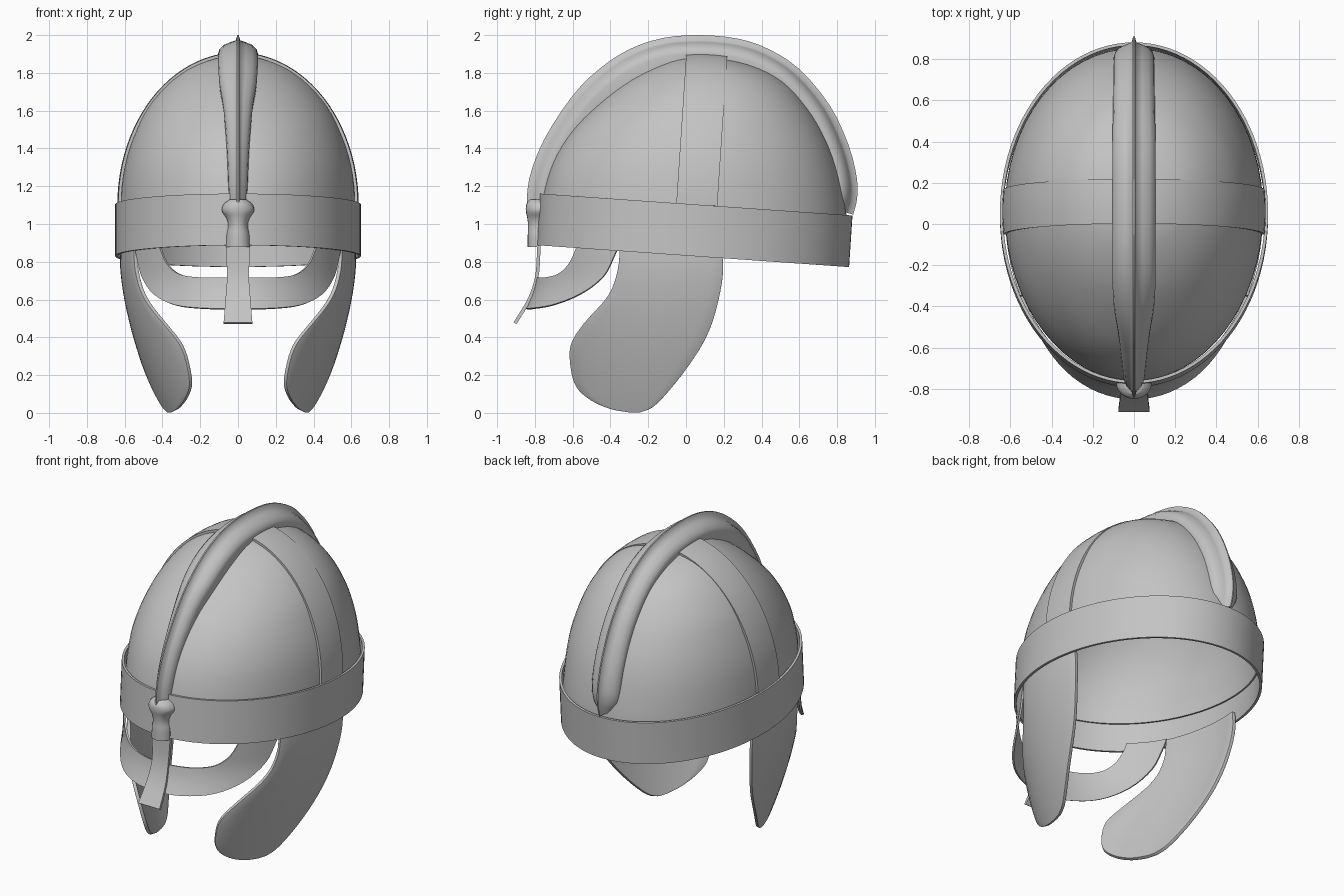
import bpy, bmesh, math
from mathutils import Vector

cube = bpy.data.objects.get("Cube")
if cube:
    bpy.data.objects.remove(cube)

steel = bpy.data.materials.new("grey steel")
steel.use_nodes = True
steel.diffuse_color = (0.55, 0.55, 0.55, 1)
steel.node_tree.nodes["Principled BSDF"].inputs["Base Color"].default_value = (0.55, 0.55, 0.55, 1)

CY = 0.045      # middle of the oval plan
TILT = 0.067    # the bowl and brow band lean back


def smooth(pts, n=4):
    """Catmull-Rom curve through tuples of any length."""
    pts = [Vector(p) for p in pts]
    out = []
    for i in range(len(pts) - 1):
        b, c = pts[i], pts[i + 1]
        a = pts[i - 1] if i else b * 2 - c
        d = pts[i + 2] if i + 2 < len(pts) else c * 2 - b
        for k in range(n):
            t = k / n
            out.append(0.5 * (2 * b + (c - a) * t + (2 * a - 5 * b + 4 * c - d) * t * t
                              + (3 * b - a - 3 * c + d) * t ** 3))
    return out + [pts[-1]]


def loft(name, rows, ring=False, caps=False, thick=0, bevel=0, angle=35):
    """Skin rows of points; optional end caps, sheet thickness and softened rim."""
    bm = bmesh.new()
    grid = [[bm.verts.new(p) for p in row] for row in rows]
    n = len(grid[0])
    for r, q in zip(grid, grid[1:]):
        for i in range(n if ring else n - 1):
            j = (i + 1) % n
            bm.faces.new((r[i], r[j], q[j], q[i]))
    if caps:
        bm.faces.new(grid[0])
        bm.faces.new(grid[-1])
    bmesh.ops.recalc_face_normals(bm, faces=bm.faces)
    me = bpy.data.meshes.new(name)
    bm.to_mesh(me)
    bm.free()
    me.materials.append(steel)
    ob = bpy.data.objects.new(name, me)
    bpy.context.collection.objects.link(ob)
    bpy.ops.object.select_all(action="DESELECT")
    ob.select_set(True)
    bpy.context.view_layer.objects.active = ob
    if thick:
        mod = ob.modifiers.new("thickness", "SOLIDIFY")
        mod.thickness = thick
        mod.offset = 0
        bpy.ops.object.modifier_apply(modifier="thickness")
    if bevel:
        mod = ob.modifiers.new("rim", "BEVEL")
        mod.width = bevel
        mod.segments = 2
        mod.limit_method = "ANGLE"
        mod.angle_limit = math.radians(60)
        bpy.ops.object.modifier_apply(modifier="rim")
    bpy.ops.object.shade_smooth_by_angle(angle=math.radians(angle))


def oval(x, rx=0.62, ry=0.83):
    return math.sqrt(max(0, 1 - (x / rx) ** 2)) * ry


# Bowl: tilted egg-shaped rings (front y, front z, back y, back z, half width)
levels = [(-.757, 1.06, .85, .93, .622), (-.75, 1.16, .842, 1.07, .618),
          (-.7, 1.325, .805, 1.27, .597), (-.605, 1.485, .745, 1.44, .55),
          (-.47, 1.625, .65, 1.605, .478), (-.3, 1.758, .52, 1.75, .36),
          (-.1, 1.855, .35, 1.838, .215), (.07, 1.893, .11, 1.893, .01)]
rings = []
for yf, zf, yb, zb, w in smooth(levels):
    ring = []
    for i in range(64):
        a = math.tau * i / 64
        s = (1 + math.sin(a)) / 2
        egg = 1 + 0.02 * math.sin(a)
        ring.append((w * math.cos(a) * egg, yf + (yb - yf) * s, zf + (zb - zf) * s))
    rings.append(ring)
loft("bowl", rings, ring=True, thick=0.01)

# Raised strip over the bowl from side to side
rows = []
for i in range(49):
    a = math.pi * i / 48
    row = []
    for k in range(7):
        v = k / 3 - 1
        f = 1 - 0.008 * v * v
        h = 0.80 * math.sin(a) * f
        row.append((0.631 * math.cos(a) * f, 0.057 + 0.108 * v + TILT * h, 1.1 + h - 0.004 * v))
    rows.append(row)
loft("cross_strip", rows, thick=0.016)

# Brow band
rows = []
for top in (0, 1):
    rows.append([])
    for i in range(96):
        a = math.tau * i / 96
        y = 0.82 * math.sin(a)
        rows[-1].append((0.643 * math.cos(a), y + CY - 0.009 + 0.018 * top,
                         0.83 + 0.273 * top - 0.07 * y))
loft("brow_band", rows, ring=True, thick=0.015)

# Crest: (y, z, half width, depth) along its outer edge, with a thin central fin
path = smooth([(-.845, 1.06, .045, .1), (-.83, 1.24, .052, .12), (-.75, 1.45, .06, .13),
               (-.6, 1.68, .078, .16), (-.46, 1.82, .098, .18), (-.3, 1.925, .105, .18),
               (-.12, 1.985, .105, .16), (.08, 2, .105, .135), (.28, 1.98, .105, .14),
               (.44, 1.925, .105, .14), (.6, 1.82, .102, .14), (.76, 1.63, .1, .135),
               (.86, 1.42, .1, .13), (.905, 1.24, .098, .12), (.905, 1.13, .09, .11),
               (.885, 1.05, .06, .1)], 3)
rows = []
for i, p in enumerate(path):
    q, r = path[max(i - 1, 0)], path[min(i + 1, len(path) - 1)]
    d = Vector((r[0] - q[0], r[1] - q[1])).normalized()
    w, depth = p[2], p[3]
    half = [(.004, 0), (.012, .028), (.4 * w, .038), (.72 * w, .052),
            (.94 * w, .075), (w, .097), (.95 * w, depth)]
    section = half + [(-x, h) for x, h in reversed(half)]
    rows.append([(x, p[0] + d.y * h, p[1] - d.x * h) for x, h in section])
loft("crest", rows, ring=True, caps=True, angle=70)

# Knobbed clasp at the foot of the crest: (z, half width, front y)
rows = []
for z, w, y in smooth([(.878, .065, -.838), (.94, .062, -.838), (.99, .053, -.836), (1.03, .062, -.84),
                       (1.07, .086, -.848), (1.105, .076, -.845), (1.13, .045, -.825)]):
    rows.append([(w * math.cos(a), -0.77 + (y + 0.77) * math.sin(a), z)
                 for a in (math.pi * i / 12 for i in range(13))])
loft("clasp", rows, ring=True, caps=True, angle=50)

# Nose guard: (y, z, half width)
rows = [[(w * s, y, z) for s in (-1, 1)] for y, z, w in
        smooth([(-.778, .95, .066), (-.78, .85, .063), (-.79, .72, .058),
                (-.83, .6, .066), (-.905, .475, .076)])]
loft("nose_guard", rows, thick=0.018)

# Eye guard: sheet between inner and outer U curves, flaring at the bottom
inner = [(.42, .92), (.405, .86), (.37, .785), (.31, .735), (.22, .718), (.1, .715), (0, .715)]
outer = [(.545, .9), (.535, .84), (.505, .72), (.44, .625), (.33, .57), (.17, .552), (0, .55)]
rows = []
for p, q in zip(smooth(inner), smooth(outer)):
    row = []
    for k in range(6):
        x, z = p.lerp(q, k / 5)
        flare = 0.06 * max(0, (0.74 - z) / 0.19) ** 1.7
        row.append(Vector((x, CY - oval(x) - flare, z)))
    rows.append(row)
mirrored = [[Vector((-p.x, p.y, p.z)) for p in row] for row in rows[-2::-1]]
loft("eye_guard", rows + mirrored, thick=0.012)

# Cheek guards: sheet between front and back edges, curling inward below
front = [(-.345, .89), (-.36, .75), (-.41, .62), (-.54, .47), (-.605, .36), (-.605, .24),
         (-.575, .14), (-.5, .07), (-.4, .025), (-.3, .006)]
back = [(.19, .87), (.195, .75), (.18, .64), (.145, .5), (.1, .39), (.04, .29),
        (-.04, .18), (-.12, .085), (-.18, .03), (-.24, .006)]
for side, s in (("left", 1), ("right", -1)):
    rows = []
    for p, q in zip(smooth(front), smooth(back)):
        row = []
        for k in range(11):
            y, z = p.lerp(q, k / 10)
            x = oval(y - CY, 0.83, 0.615) - 0.215 * max(0, (0.8 - z) / 0.8) ** 1.6
            row.append((s * x, y, z))
        rows.append(row)
    loft(side + "_cheek_guard", rows, thick=0.02, bevel=0.007, angle=50)
